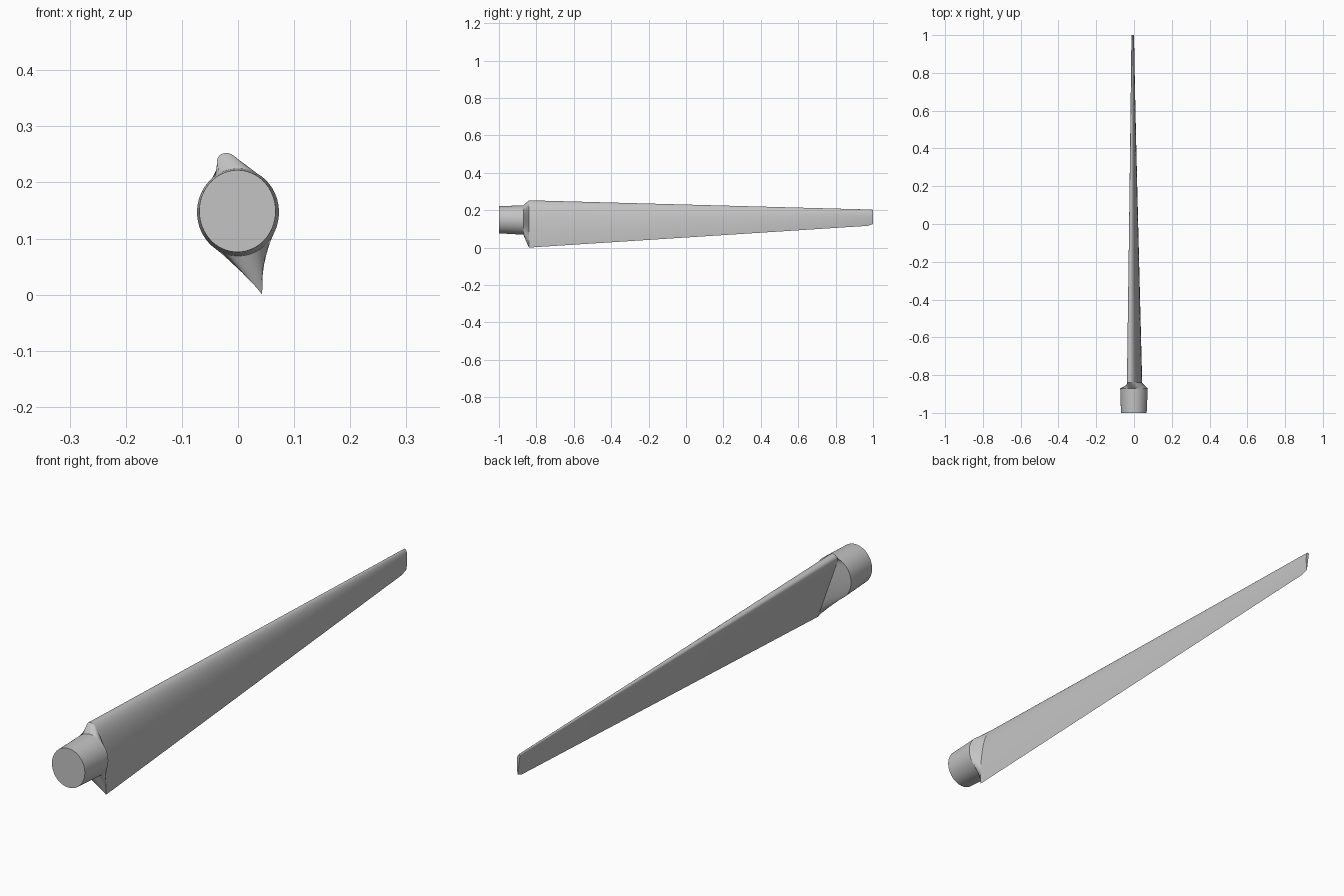
import bpy, bmesh
from math import sin, cos, pi, sqrt, exp
from mathutils import Vector

cube = bpy.data.objects.get("Cube")
if cube:
    bpy.data.objects.remove(cube, do_unlink=True)

SIDES = 64

grey = bpy.data.materials.new("light grey")
grey.use_nodes = True
colour = (0.55, 0.55, 0.55, 1)
grey.diffuse_color = colour
grey.node_tree.nodes["Principled BSDF"].inputs["Base Color"].default_value = colour


def ring(y, cx, cz, rx, rz):
    """Round root section, starting at the top and turning towards +x."""
    return [Vector((cx + rx * sin(2 * pi * i / SIDES), y, cz + rz * cos(2 * pi * i / SIDES)))
            for i in range(SIDES)]


def airfoil(y, lead, trail, thick):
    """Airfoil section: full curve on +x, nearly flat on -x, blunt nose."""
    a, b = Vector((lead[0], y, lead[1])), Vector((trail[0], y, trail[1]))
    chord = b - a
    normal = Vector((-chord.z, 0, chord.x))
    points = []
    for i in range(SIDES):
        t = 2 * pi * i / SIDES
        c = (1 - cos(t)) / 2
        if t <= pi:
            off = 1.27 * (0.2969 * sqrt(c) - 0.126 * c - 0.3516 * c**2
                          + 0.2843 * c**3 - 0.1036 * c**4)
        else:
            off = -0.075 * (1 - c) * sqrt(1 - exp(-c / 0.04))
        points.append(a + chord * c + normal * off * thick)
    return points


def loft(name, sections, cap_start=False, cap_end=False):
    bm = bmesh.new()
    rows = [[bm.verts.new(p) for p in s] for s in sections]
    for r, s in zip(rows, rows[1:]):
        for i in range(SIDES):
            j = (i + 1) % SIDES
            bm.faces.new((r[i], r[j], s[j], s[i]))
    if cap_start:
        bm.faces.new(rows[0][::-1])
    if cap_end:
        bm.faces.new(rows[-1])
    bmesh.ops.recalc_face_normals(bm, faces=bm.faces)
    # the long side faces must point away from the axis
    probe = max(bm.faces, key=lambda f: f.calc_center_median().x)
    if probe.normal.x < 0:
        bmesh.ops.reverse_faces(bm, faces=bm.faces)
    mesh = bpy.data.meshes.new(name)
    bm.to_mesh(mesh)
    bm.free()
    mesh.materials.append(grey)
    obj = bpy.data.objects.new(name, mesh)
    bpy.context.collection.objects.link(obj)
    bpy.ops.object.select_all(action="DESELECT")
    obj.select_set(True)
    bpy.context.view_layer.objects.active = obj
    bpy.ops.object.shade_smooth_by_angle(angle=pi / 6)
    return obj


def lerp(a, b, t):
    return a + (b - a) * t


# Round root, slightly flared towards the blade
collar = ring(-0.87, 0, 0.147, 0.073, 0.078)
loft("blade_root", [ring(-1, -0.001, 0.149, 0.068, 0.073), collar], cap_start=True)

# Short shoulder from the round root to the airfoil
START = -0.84
base = airfoil(START, (-0.026, 0.252), (0.043, 0), 1)
loft("blade_shoulder", [collar, base])

# Tapering, twisting blade with a trimmed tip corner
sections = [base]
for k in range(1, 13):
    t = k / 12 * 0.985
    sections.append(airfoil(lerp(START, 1, t),
                            (lerp(-0.026, -0.010, t), lerp(0.252, 0.203, t)),
                            (lerp(0.043, -0.004, t), lerp(0, 0.118, t)),
                            lerp(1, 0.75, t)))
sections.append(airfoil(1, (-0.010, 0.202), (-0.004, 0.126), 0.75))
loft("blade", sections, cap_end=True)
